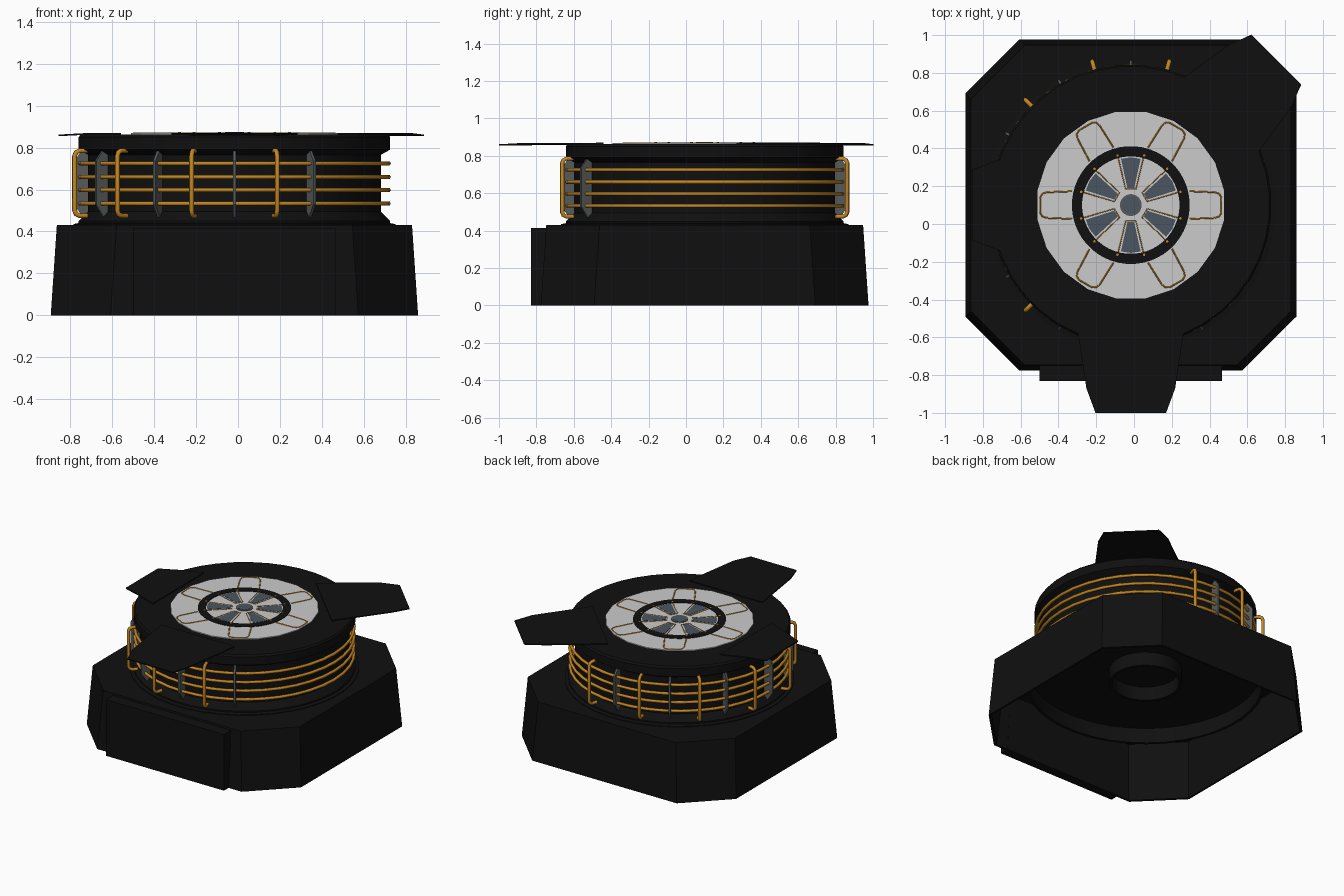
import bpy, bmesh
from math import sin, cos, pi, radians
from mathutils import Matrix, Vector

if "Cube" in bpy.data.objects:
    bpy.data.objects.remove(bpy.data.objects["Cube"])

CX, CY = -0.017, 0.10          # turret axis


def material(name, r, g, b):
    m = bpy.data.materials.new(name)
    m.diffuse_color = (r, g, b, 1)
    m.use_nodes = True
    m.node_tree.nodes["Principled BSDF"].inputs["Base Color"].default_value = m.diffuse_color
    return m


BLACK = material("black", 0.005, 0.005, 0.005)
ORANGE = material("orange", 0.55, 0.24, 0.015)
WHITE = material("white", 0.55, 0.55, 0.55)
BLUE = material("blue_grey", 0.07, 0.09, 0.12)
GREY = material("dark_grey", 0.09, 0.10, 0.10)


def finish(name, bm, mat, smooth=False):
    bmesh.ops.recalc_face_normals(bm, faces=bm.faces)
    me = bpy.data.meshes.new(name)
    bm.to_mesh(me)
    bm.free()
    ob = bpy.data.objects.new(name, me)
    bpy.context.collection.objects.link(ob)
    ob.location = (CX, CY, 0)
    me.materials.append(mat)
    if smooth:
        bpy.ops.object.select_all(action='DESELECT')
        ob.select_set(True)
        bpy.context.view_layer.objects.active = ob
        bpy.ops.object.shade_smooth_by_angle(angle=radians(35))
    return ob


def skin(bm, rings, closed=False, caps=True):
    loops = [[bm.verts.new(p) for p in r] for r in rings]
    n = len(loops[0])
    pairs = list(zip(loops, loops[1:])) + ([(loops[-1], loops[0])] if closed else [])
    for a, b in pairs:
        for i in range(n):
            j = (i + 1) % n
            bm.faces.new((a[i], a[j], b[j], b[i]))
    if caps and not closed:
        bm.faces.new(loops[0])
        bm.faces.new(loops[-1])


def lathe(name, profile, n, mat, closed=False, smooth=False):
    bm = bmesh.new()
    skin(bm, [[(r * cos(2 * pi * (i + .5) / n), r * sin(2 * pi * (i + .5) / n), z)
               for i in range(n)] for r, z in profile], closed)
    return finish(name, bm, mat, smooth)


def tube(name, pts, radius, mat, angle=0, cyclic=False):
    cu = bpy.data.curves.new(name, 'CURVE')
    cu.dimensions = '3D'
    cu.bevel_depth, cu.bevel_resolution = radius, 1
    cu.use_fill_caps = True
    sp = cu.splines.new('POLY')
    sp.points.add(len(pts) - 1)
    for p, q in zip(sp.points, pts):
        p.co = (*q, 1)
    sp.use_cyclic_u = cyclic
    ob = bpy.data.objects.new(name, cu)
    bpy.context.collection.objects.link(ob)
    ob.location = (CX, CY, 0)
    ob.rotation_euler.z = radians(angle)
    cu.materials.append(mat)
    return ob


def prism(name, lower, upper, mat, angle=0):
    bm = bmesh.new()
    skin(bm, [lower, upper])
    bmesh.ops.rotate(bm, verts=bm.verts, matrix=Matrix.Rotation(radians(angle), 3, 'Z'))
    return finish(name, bm, mat)


def octagon(h, z, c=0.285):
    k = h - c
    return [(h, -k, z), (h, k, z), (k, h, z), (-k, h, z),
            (-h, k, z), (-h, -k, z), (-k, -h, z), (k, -h, z)]


# Hollow tapered octagonal base, open underneath
bm = bmesh.new()
skin(bm, [octagon(.835, .41), octagon(.862, 0), octagon(.876, 0), octagon(.847, .43)])
finish("base_shell", bm, BLACK)

# Front plate on the base
prism("front_plate",
      [(-.483, -.93, 0), (.483, -.93, 0), (.483, -.86, 0), (-.483, -.86, 0)],
      [(-.483, -.93, .415), (.483, -.93, .415), (.483, -.835, .415), (-.483, -.835, .415)], BLACK)

# Rings beneath the base top
lathe("underside_ring", [(.80, .30), (.80, .42), (.78, .42), (.78, .30)], 40, BLACK, True, True)
lathe("underside_pipe", [(.245, .31), (.245, .42), (.225, .42), (.225, .31)], 32, BLACK, True, True)

# Turret drum with a recessed neck
lathe("turret_drum", [(.77, .425), (.77, .435), (.745, .44), (.745, .45), (.70, .495), (.70, .765),
                      (.745, .79), (.745, .85), (.735, .863)], 40, BLACK, smooth=True)

# Horizontal rails around the neck
for z in (.533, .597, .66, .725):
    tube("rail", [(.735 * cos(2 * pi * i / 40), .735 * sin(2 * pi * i / 40), z)
                  for i in range(40)], .011, ORANGE, cyclic=True)

# Grey rail brackets, left half and beyond
for a in range(90, 301, 30):
    side = [(.69, .47), (.725, .47), (.765, .53), (.765, .735), (.725, .79), (.69, .79)]
    prism("rail_bracket", [(r, -.007, z) for r, z in side],
          [(r, .007, z) for r, z in side], GREY, a)

# Orange guard handles between the brackets
for a in range(75, 286, 30):
    pts = [(.725, .475), (.765, .475), (.782, .483), (.789, .50),
           (.789, .76), (.782, .777), (.765, .785), (.725, .785)]
    tube("guard_handle", [(r, 0, z) for r, z in pts], .012, ORANGE, a)

# Flat fins on top; the left one is drawn in
for name, a, reach in (("front_fin", 270, 1.10), ("back_right_fin", 45, 1.09), ("left_fin", 180, .84)):
    prof = [(.54, .30, .870), (reach - .13, .235, .869), (reach, .187, .862)]
    outline = [(r, -w, z) for r, w, z in prof] + [(r, w, z) for r, w, z in reversed(prof)]
    prism(name, [(x, y, z - .008) for x, y, z in outline], outline, BLACK, a)

# Top dial: white disc, black ring, hub
lathe("dial_disc", [(.50, .858), (.50, .869)], 20, WHITE)
lathe("dial_ring", [(.312, .865), (.312, .872), (.258, .872), (.258, .865)], 48, BLACK, True)
lathe("dial_hub_rim", [(.058, .865), (.058, .8725)], 24, GREY)
lathe("dial_hub", [(.046, .865), (.046, .874)], 24, BLUE)

for k in range(6):
    # Window wedges with orange trim
    wedge = [(.09, -.018), (.245, -.052), (.253, 0), (.245, .052), (.09, .018)]
    prism("dial_window", [(x, y, .865) for x, y in wedge],
          [(x, y, .8705) for x, y in wedge], BLUE, 30 + 60 * k)
    trim = [(.255, -.068), (.085, -.027), (.085, .027), (.255, .068)]
    tube("window_trim", [(x, y, .869) for x, y in trim], .003, ORANGE, 30 + 60 * k)
    # Rounded orange outlines on the white disc
    half = [(.31, .073), (.445, .068), (.468, .06), (.48, .04)]
    loop = half + [(x, -y) for x, y in reversed(half)]
    tube("panel_outline", [(x, y, .869) for x, y in loop], .004, ORANGE, 60 * k)

# Small studs on the black ring
for k in range(12):
    a = radians(15 + 30 * k)
    bm = bmesh.new()
    bmesh.ops.create_cone(bm, cap_ends=True, segments=8, radius1=.007, radius2=.007, depth=.006,
                          matrix=Matrix.Translation(Vector((.272 * cos(a), .272 * sin(a), .871))))
    finish("ring_stud", bm, ORANGE)
